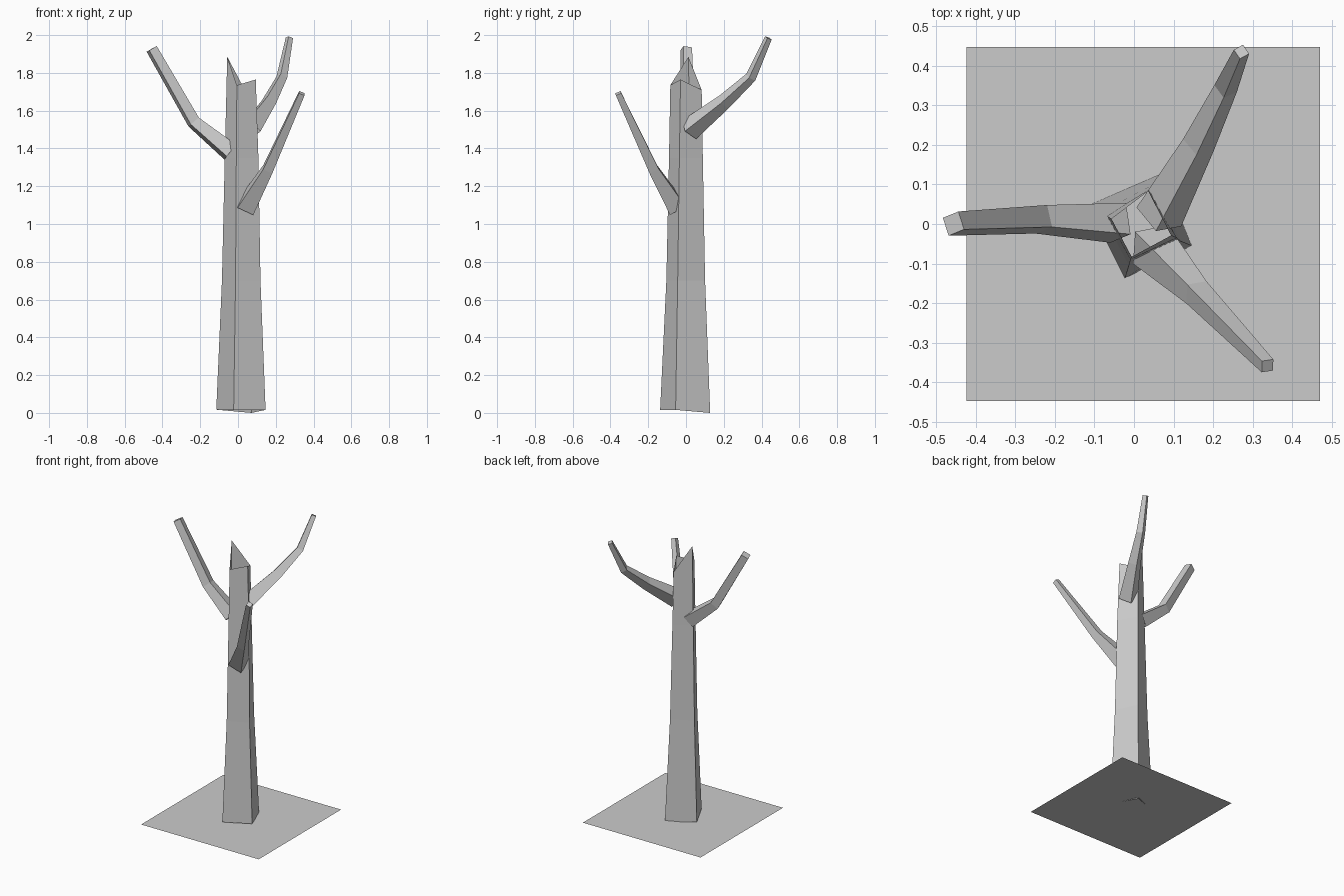
import bpy, math
from mathutils import Vector

if "Cube" in bpy.data.objects:
    bpy.data.objects.remove(bpy.data.objects["Cube"])


def skin(name, rings, cap_end=False):
    # Join equal-sized rings of points with flat quads
    n = len(rings[0])
    verts = [tuple(p) for r in rings for p in r]
    faces = []
    for k in range(len(rings) - 1):
        for i in range(n):
            j = (i + 1) % n
            faces.append((k * n + i, k * n + j, (k + 1) * n + j, (k + 1) * n + i))
    if cap_end:
        faces.append(tuple(range(len(verts) - n, len(verts))))
    mesh = bpy.data.meshes.new(name)
    mesh.from_pydata(verts, [], faces)
    mesh.update()
    obj = bpy.data.objects.new(name, mesh)
    bpy.context.collection.objects.link(obj)
    return obj


def branch(name, path, radii, roll):
    # Tapered four-sided limb following a bent path
    pts = [Vector(p) for p in path]
    rings = []
    for k, c in enumerate(pts):
        a = (c - pts[k - 1]).normalized() if k > 0 else Vector()
        b = (pts[k + 1] - c).normalized() if k < len(pts) - 1 else Vector()
        t = (a + b).normalized()
        side = t.cross(Vector((0, 0, 1))).normalized()
        up = side.cross(t)
        ring = []
        for i in range(4):
            ang = math.radians(roll - 90 * i)
            ring.append(c + radii[k] * (math.cos(ang) * up + math.sin(ang) * side))
        rings.append(ring)
    return skin(name, rings, cap_end=True)


# Hollow four-sided trunk with a broken, jagged open top
skin("trunk", [
    [(-0.115, 0.047, 0.017), (-0.023, -0.137, 0.014), (0.146, -0.055, 0.016), (0.071, 0.128, 0.0)],
    [(-0.085, 0.030, 0.70), (-0.013, -0.104, 0.70), (0.119, -0.044, 0.70), (0.051, 0.101, 0.70)],
    [(-0.070, 0.021, 1.35), (-0.009, -0.090, 1.35), (0.108, -0.035, 1.35), (0.041, 0.089, 1.35)],
    [(-0.057, 0.013, 1.885), (-0.006, -0.083, 1.735), (0.094, -0.029, 1.765), (0.036, 0.083, 1.71)],
])

# Three bare branches
branch("left_branch",
       [(-0.04, 0.003, 1.38), (-0.235, 0.012, 1.54), (-0.457, 0.001, 1.927)],
       [0.058, 0.041, 0.034], -28)
branch("front_right_branch",
       [(0.042, -0.052, 1.09), (0.158, -0.173, 1.29), (0.338, -0.359, 1.692)],
       [0.066, 0.038, 0.022], 5)
branch("back_right_branch",
       [(0.063, 0.018, 1.50), (0.163, 0.20, 1.645), (0.232, 0.343, 1.777), (0.272, 0.436, 1.985)],
       [0.062, 0.042, 0.03, 0.02], 10)

# Square ground patch
bpy.ops.mesh.primitive_plane_add(size=0.895, location=(0.0235, 0, 0.009))
bpy.context.object.name = "ground_patch"
